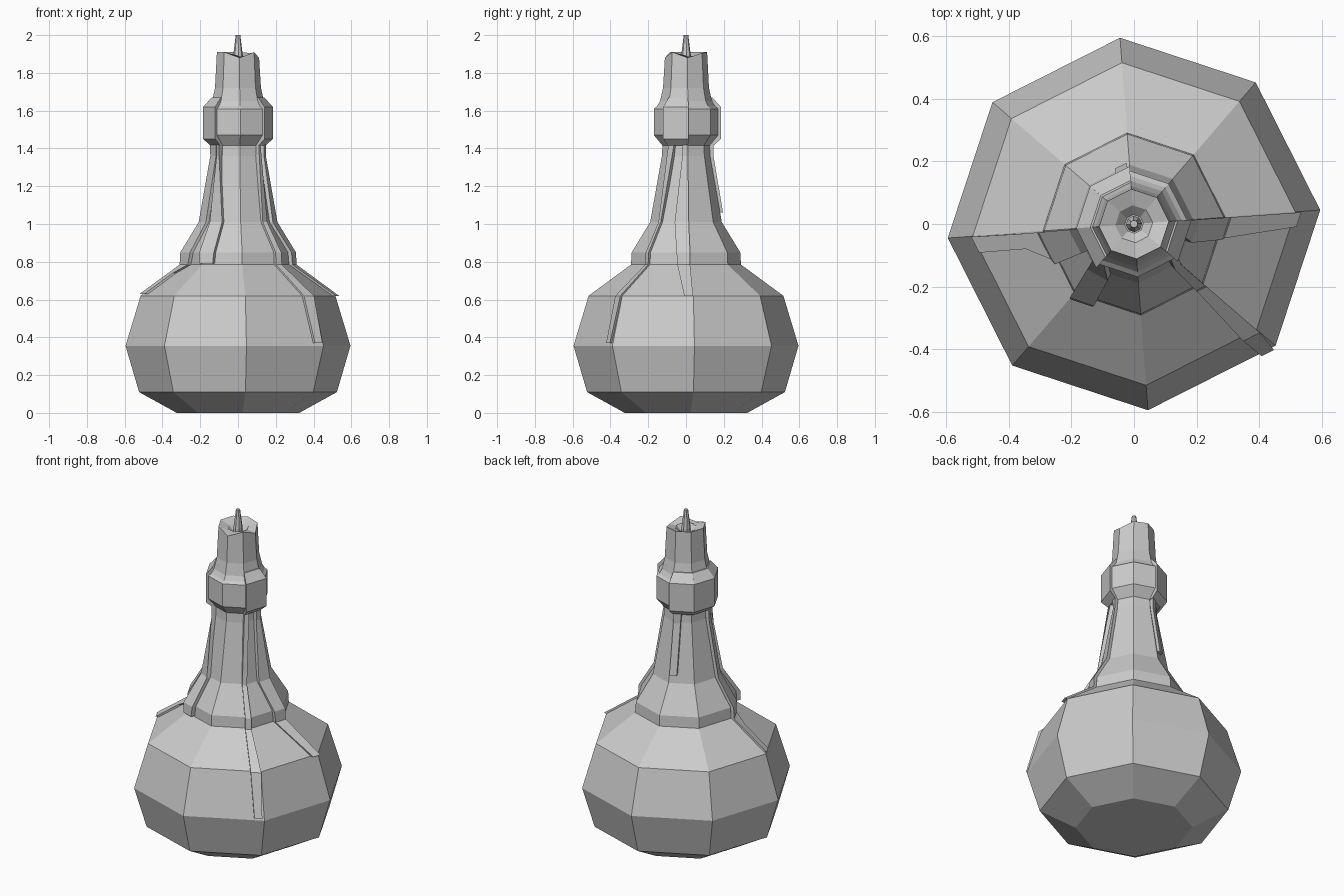
import bpy, bmesh
from math import cos, sin, pi, radians

if "Cube" in bpy.data.objects:
    bpy.data.objects.remove(bpy.data.objects["Cube"])

TURN = 4.3   # rotation of every eight-sided ring, in degrees
BODY = [(0, .325), (.11, .525), (.355, .597), (.62, .517), (.785, .292),
        (.85, .288), (1.01, .19), (1.36, .128), (1.415, .125),
        (1.47, .17), (1.61, .17), (1.64, .135)]


def finish(name, bm):
    bmesh.ops.recalc_face_normals(bm, faces=bm.faces)
    me = bpy.data.meshes.new(name)
    bm.to_mesh(me)
    bm.free()
    ob = bpy.data.objects.new(name, me)
    bpy.context.collection.objects.link(ob)
    return ob


def skin(bm, rings):
    # bridge closed loops and cap both ends
    n = len(rings[0])
    for a, b in zip(rings, rings[1:]):
        for i in range(n):
            j = (i + 1) % n
            bm.faces.new((a[i], a[j], b[j], b[i]))
    bm.faces.new(rings[0])
    bm.faces.new(rings[-1])


def lathe(name, profile, jag=None):
    bm = bmesh.new()
    rings = []
    for k, (z, r) in enumerate(profile):
        ring = []
        for i in range(8):
            a = radians(TURN + 45 * i)
            dz = jag[i] if jag and k == len(profile) - 3 else 0
            ring.append(bm.verts.new((r * cos(a), r * sin(a), z + dz)))
        rings.append(ring)
    skin(bm, rings)
    return finish(name, bm)


def body_radius(z):
    for (z0, r0), (z1, r1) in zip(BODY, BODY[1:]):
        if z0 <= z <= z1:
            return r0 + (r1 - r0) * (z - z0) / (z1 - z0)
    return BODY[-1][1]


def on_octagon(r, deg, z):
    # point on the flat side of an octagon of corner radius r
    off = (deg - TURN) % 45 - 22.5
    d = r * cos(pi / 8) / cos(radians(off))
    a = radians(deg)
    return (d * cos(a), d * sin(a), z)


def wax(name, sections):
    # sections: z, start angle, end angle, inner radius, outer radius
    bm = bmesh.new()
    skin(bm, [[bm.verts.new(on_octagon(r, a, z)) for r, a in
               ((ri, a0), (ro, a0), (ro, a1), (ri, a1))]
              for z, a0, a1, ri, ro in sections])
    return finish(name, bm)


def drip(name, stations, t=.02):
    wax(name, [(z, a0, a1, body_radius(z) - .03, body_radius(z) + t)
               for z, a0, a1 in stations])


# Bottle with collar
lathe("bottle", BODY)

# Candle with uneven rim and melted hollow, plus wick
lathe("candle", [(1.60, .168), (1.65, .138), (1.72, .122), (1.91, .112),
                 (1.89, .06), (1.86, .03)],
      jag=[-.03, -.005, 0, 0, 0, 0, -.03, 0])
lathe("wick", [(1.84, .026), (1.89, .026), (2.0, .012)])

# Wax lying over parts of the collar
for i in (2, 3, 4, 7):
    a = TURN + 45 * i
    wax("collar_wax", [(z, a + .01, a + 44.99, .11, r) for z, r in
                       ((1.415, .145), (1.45, .185), (1.62, .185), (1.67, .14))])

# Drips running down the neck and shoulders
drip("left_drip", [(1.42, 185, 212), (1.36, 185, 212), (1.01, 185, 209),
                   (.85, 185, 207), (.785, 185, 203), (.74, 185, 193),
                   (.63, 184.5, 190.5)])
drip("front_left_drip", [(1.42, 218, 228), (1.36, 218, 229), (1.01, 224, 245),
                         (.85, 229, 244), (.79, 230, 243)], .025)
drip("right_drip", [(1.42, 352, 364), (1.36, 352, 364), (1.01, 342, 364),
                    (.85, 350, 364), (.785, 351, 364), (.62, 359, 364)])
drip("front_right_drip", [(1.42, 319.5, 332), (1.01, 312, 319.2),
                          (.85, 313, 319.2), (.785, 313, 319.2),
                          (.62, 313, 319.2), (.37, 314, 318)], .015)
drip("back_drip", [(1.42, 96, 114), (1.36, 96, 112), (1.06, 97, 109)], .02)
